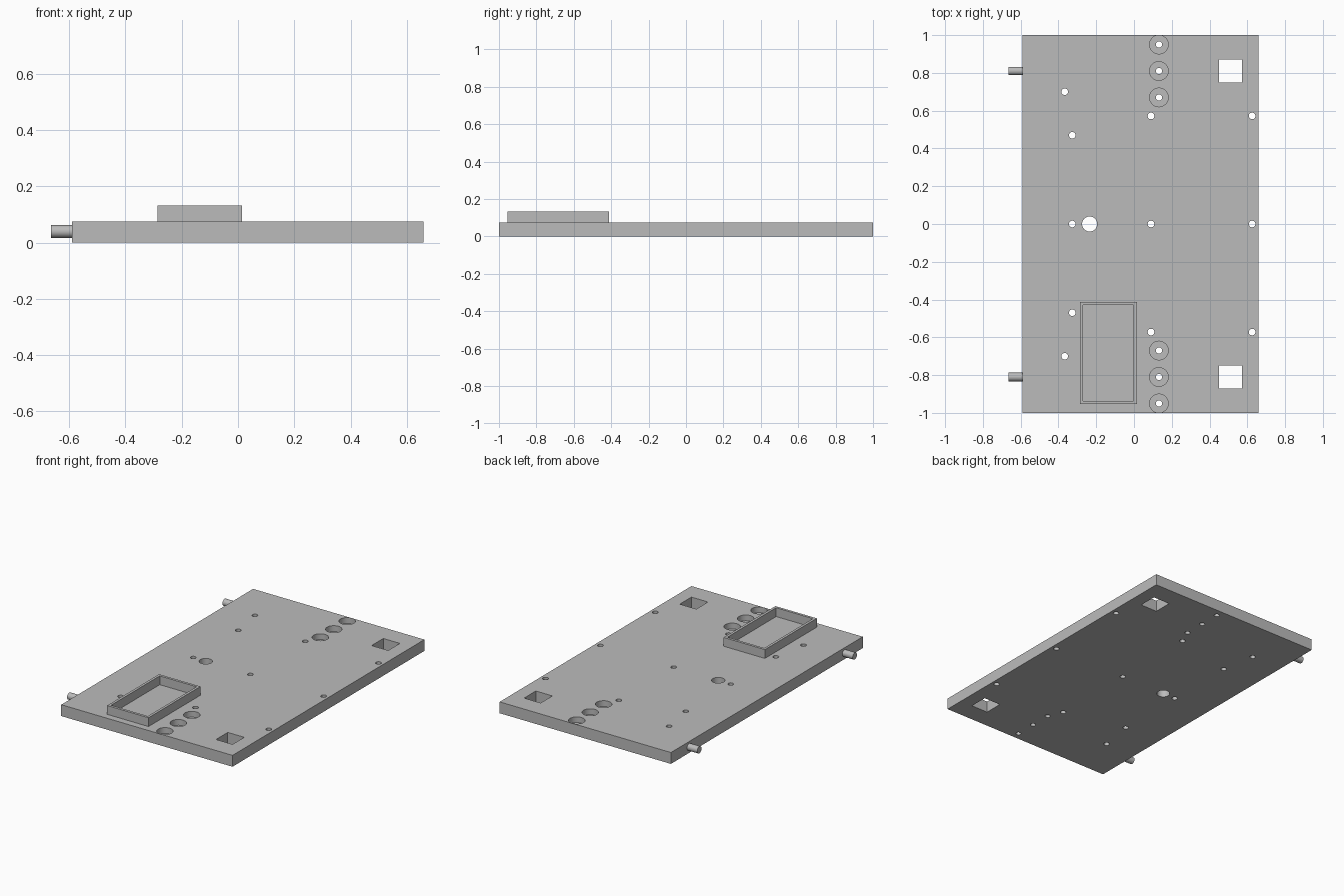
import bpy, math

cube = bpy.data.objects.get("Cube")
if cube:
    bpy.data.objects.remove(cube, do_unlink=True)

grey = bpy.data.materials.new("plain_grey")
grey.use_nodes = True
colour = (0.5, 0.5, 0.5, 1)
grey.diffuse_color = colour
grey.node_tree.nodes["Principled BSDF"].inputs["Base Color"].default_value = colour

THICK = 0.075
BORE_FLOOR = 0.037


def box(name, x0, x1, y0, y1, z0, z1):
    bpy.ops.mesh.primitive_cube_add(size=1, location=((x0 + x1) / 2, (y0 + y1) / 2, (z0 + z1) / 2))
    ob = bpy.context.object
    ob.name = name
    ob.scale = (x1 - x0, y1 - y0, z1 - z0)
    bpy.ops.object.transform_apply(location=False, rotation=False, scale=True)
    ob.data.materials.append(grey)
    return ob


def rod(name, location, radius, depth, rotation=(0, 0, 0)):
    bpy.ops.mesh.primitive_cylinder_add(vertices=32, radius=radius, depth=depth,
                                        location=location, rotation=rotation)
    ob = bpy.context.object
    ob.name = name
    ob.data.materials.append(grey)
    return ob


def cut(target, cutters):
    # Subtract every cutter, then remove them
    for cutter in cutters:
        cutter.hide_render = True
        mod = target.modifiers.new("cut", "BOOLEAN")
        mod.operation = "DIFFERENCE"
        mod.solver = "EXACT"
        mod.object = cutter
        bpy.context.view_layer.objects.active = target
        bpy.ops.object.modifier_apply(modifier=mod.name)
        bpy.data.objects.remove(cutter, do_unlink=True)


def smooth(ob):
    bpy.ops.object.select_all(action="DESELECT")
    ob.select_set(True)
    bpy.context.view_layer.objects.active = ob
    bpy.ops.object.shade_smooth_by_angle(angle=math.radians(30))


# Base board
board = box("base_board", -0.59, 0.66, -1, 1, 0, THICK)
cutters = [rod("large_hole", (-0.235, 0, 0.04), 0.04, 0.3)]

# Small holes along the centre line
for x in (-0.327, 0.09, 0.625):
    cutters.append(rod("centre_hole", (x, 0, 0.04), 0.0175, 0.3))

for side in (-1, 1):
    # Small mirrored holes
    for x, y in ((-0.367, 0.7), (-0.327, 0.47), (0.09, 0.572), (0.625, 0.572)):
        cutters.append(rod("small_hole", (x, side * y, 0.04), 0.0175, 0.3))
    # Stepped bolt holes
    for y in (0.67, 0.81, 0.95):
        cutters.append(rod("bolt_hole", (0.132, side * y, 0.04), 0.0165, 0.3))
        cutters.append(rod("bolt_recess", (0.132, side * y, BORE_FLOOR + 0.1), 0.0495, 0.2))
    # Square openings
    y0, y1 = sorted((side * 0.75, side * 0.872))
    cutters.append(box("square_opening", 0.45, 0.571, y0, y1, -0.1, 0.2))
cut(board, cutters)
smooth(board)

# Raised rectangular frame
frame = box("raised_frame", -0.287, 0.015, -0.954, -0.413, THICK, 0.133)
cut(frame, [box("frame_opening", -0.27, -0.002, -0.937, -0.43, 0, 0.2)])

# Pegs on the right edge
for name, y in (("front_peg", -0.81), ("back_peg", 0.81)):
    smooth(rod(name, (-0.6225, y, 0.04), 0.0225, 0.085, (0, math.pi / 2, 0)))
